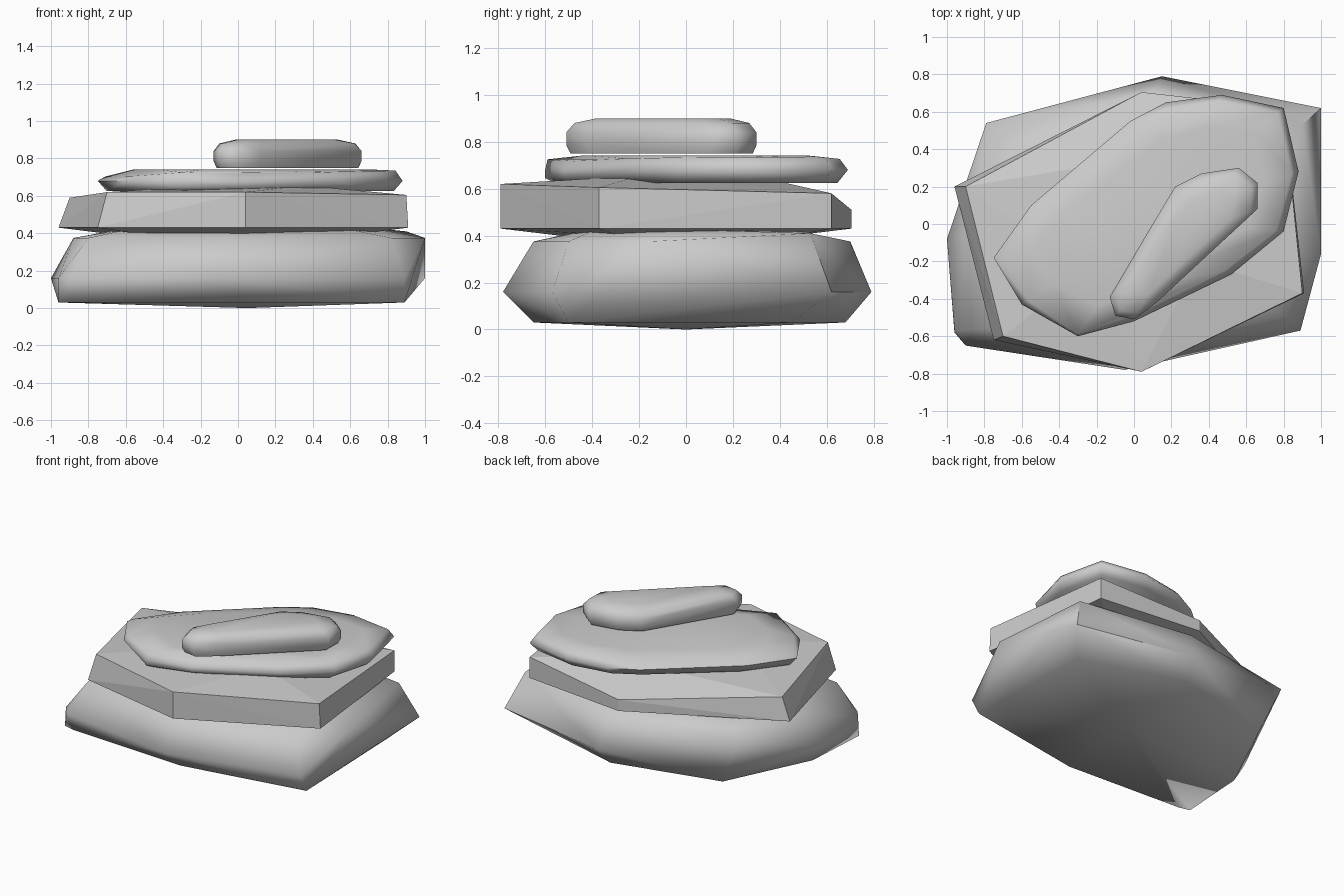
import bpy, bmesh, math

if "Cube" in bpy.data.objects:
    bpy.data.objects.remove(bpy.data.objects["Cube"])


def stone(name, points, smooth_angle=None):
    """Convex rock wrapped round a set of corner points."""
    bm = bmesh.new()
    for p in points:
        bm.verts.new(p)
    bmesh.ops.convex_hull(bm, input=bm.verts[:])
    loose = [v for v in bm.verts if not v.link_faces]
    bmesh.ops.delete(bm, geom=loose, context='VERTS')
    bmesh.ops.recalc_face_normals(bm, faces=bm.faces[:])
    me = bpy.data.meshes.new(name)
    bm.to_mesh(me)
    bm.free()
    ob = bpy.data.objects.new(name, me)
    bpy.context.collection.objects.link(ob)
    if smooth_angle:
        bpy.ops.object.select_all(action='DESELECT')
        bpy.context.view_layer.objects.active = ob
        ob.select_set(True)
        bpy.ops.object.shade_smooth_by_angle(angle=math.radians(smooth_angle))
    return ob


def ring(outline, z, inset=0.0, slope=0.0):
    """Outline at height z, pulled toward its centre by a fixed distance."""
    cx = sum(p[0] for p in outline) / len(outline)
    cy = sum(p[1] for p in outline) / len(outline)
    pts = []
    for x, y in outline:
        k = 1 - inset / math.hypot(x - cx, y - cy)
        pts.append((cx + (x - cx) * k, cy + (y - cy) * k, z + slope * (x - cx)))
    return pts


# Base boulder: widest low down, shallow crown above and below
belly = [(-1, -.08), (.15, .79), (1, .62), (.89, -.57),
         (-.05, -.78), (-.9, -.65), (-.96, -.57)]
foot = [(-.96, -.58), (-.93, -.1), (-.64, .5), (.12, .68), (.86, .45),
        (.89, -.5), (.0, -.65), (-.88, -.6)]
shoulder = [(-.88, -.06), (-.79, .54), (.1, .7), (1, -.16),
            (.82, -.5), (.0, -.65), (-.8, -.56)]
stone("base_stone", ring(belly, .16) + ring(foot, .03) + ring(shoulder, .375)
      + [(.05, 0, 0), (.9, .53, .41)] + ring(shoulder, .43, .3), 60)

# Flat-sided slab
slab_low = [(-.96, .2), (.04, .705), (.8, .62), (.91, -.37),
            (.04, -.79), (-.75, -.62)]
slab_top = [(-.9, .2, .59), (.04, .705, .51), (.8, .62, .58),
            (.9, -.37, .605), (.04, -.79, .62), (-.7, -.6, .62),
            (-.25, -.25, .65), (.35, -.2, .655), (.3, .4, .63)]
stone("slab_stone", ring(slab_low, .43) + slab_top + ring(slab_low, .40, .25))

# Thin rounded stone, tapering down at its left end
disc = [(-.75, -.18), (-.55, .1), (-.02, .55), (.17, .65), (.47, .69),
        (.8, .62), (.88, .28), (.8, -.04), (.52, -.27), (.2, -.42),
        (0, -.52), (-.3, -.6), (-.6, -.43)]
stone("disc_stone", ring(disc, .68) + ring(disc, .625, .05)
      + ring(disc, .72, .04, .02) + ring(disc, .742, .2)
      + [(-.3, -.6, .645), (-.3, -.59, .725), (0, -.52, .645)], 75)

# Small long pebble on top
pebble = [(-.13, -.39), (-.1, -.49), (0, -.51), (.12, -.42), (.66, .08),
          (.66, .22), (.56, .3), (.36, .27), (.22, .2), (.1, 0)]
stone("top_pebble", ring(pebble, .785) + ring(pebble, .84)
      + ring(pebble, .75, .02) + ring(pebble, .88, .04)
      + ring(pebble, .9, .15), 60)
